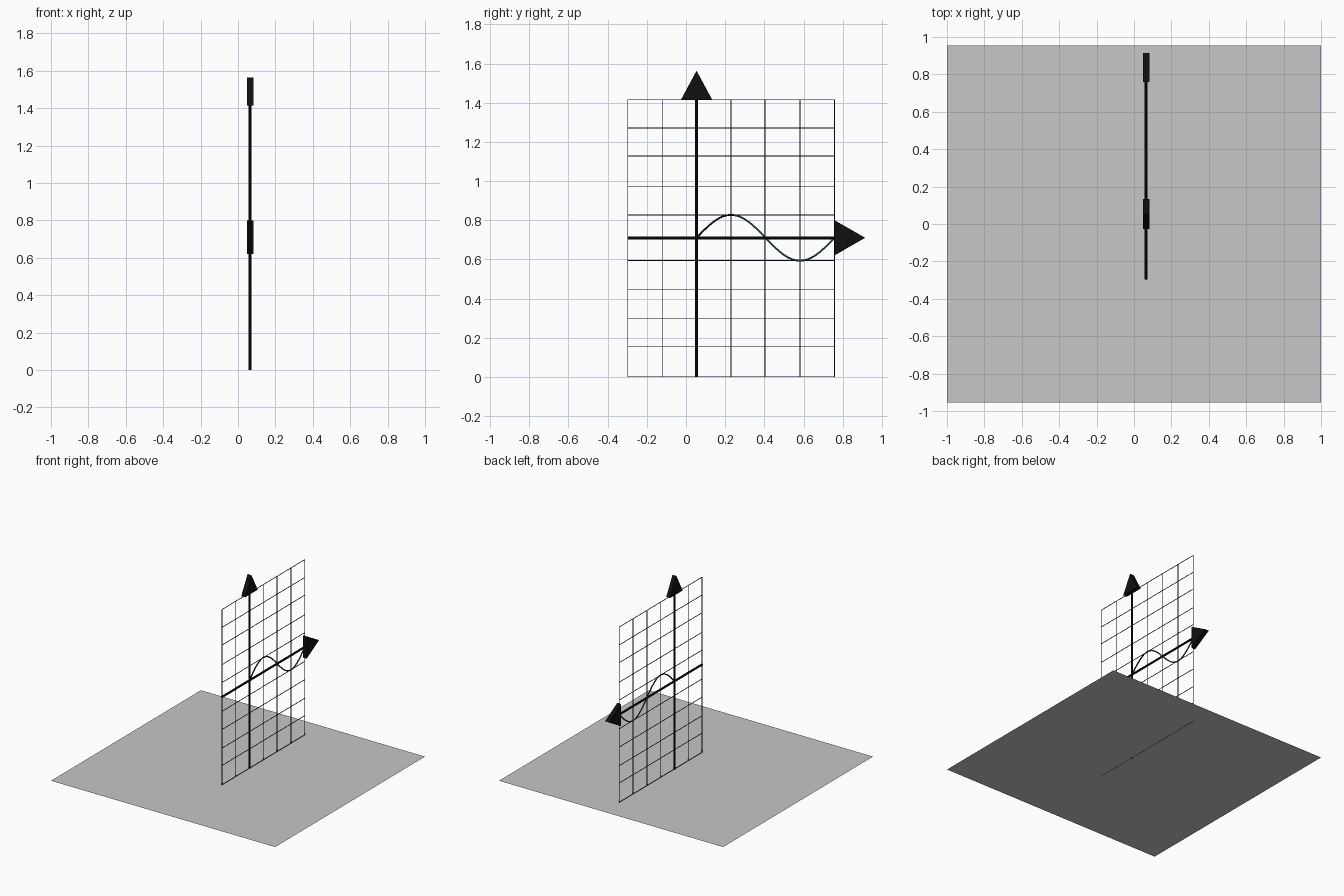
import bpy, math

if "Cube" in bpy.data.objects:
    bpy.data.objects.remove(bpy.data.objects["Cube"])

X = 0.065                    # plane of the graph
Y0, Y1 = -0.297, 0.758       # grid extent along y
ZT = 1.415                   # grid top
OY, OZ = 0.054, 0.71         # graph origin


def mat(name, rgb):
    m = bpy.data.materials.new(name)
    m.diffuse_color = (*rgb, 1)
    m.use_nodes = True
    m.node_tree.nodes["Principled BSDF"].inputs["Base Color"].default_value = m.diffuse_color
    return m


BLACK = mat("black", (0.005, 0.005, 0.005))
MAROON = mat("dark maroon", (0.025, 0.004, 0.006))
TEAL = mat("dark teal", (0.02, 0.075, 0.065))
GREY = mat("light grey", (0.57, 0.57, 0.57))


def mesh(name, verts, faces, material):
    me = bpy.data.meshes.new(name)
    me.from_pydata(verts, [], faces)
    me.materials.append(material)
    ob = bpy.data.objects.new(name, me)
    bpy.context.collection.objects.link(ob)
    return ob


def tube(name, pts, r, material, sides=8):
    """Closed tube along points lying in the graph plane."""
    verts, n = [], len(pts)
    for i, (y, z) in enumerate(pts):
        a, b = pts[max(i - 1, 0)], pts[min(i + 1, n - 1)]
        dy, dz = b[0] - a[0], b[1] - a[1]
        d = math.hypot(dy, dz)
        for k in range(sides):
            t = 2 * math.pi * (k + 0.5) / sides
            s = r * math.sin(t)
            verts.append((X + r * math.cos(t), y - s * dz / d, z + s * dy / d))
    faces = [(i * sides + k, i * sides + (k + 1) % sides,
              (i + 1) * sides + (k + 1) % sides, (i + 1) * sides + k)
             for i in range(n - 1) for k in range(sides)]
    faces = [f[::-1] for f in faces]
    faces.append(tuple(range(sides)))
    faces.append(tuple(reversed(range((n - 1) * sides, n * sides))))
    ob = mesh(name, verts, faces, material)
    # make normals consistent and outward
    import bmesh
    bm = bmesh.new()
    bm.from_mesh(ob.data)
    bmesh.ops.recalc_face_normals(bm, faces=bm.faces)
    bm.to_mesh(ob.data)
    bm.free()
    return ob


def arrow_head(name, tri):
    """Flat triangular arrow head with a little thickness."""
    h = 0.0175
    v = [(X - h, y, z) for y, z in tri] + [(X + h, y, z) for y, z in tri]
    mesh(name, v, [(2, 1, 0), (3, 4, 5), (0, 1, 4, 3), (1, 2, 5, 4), (2, 0, 3, 5)], BLACK)


# ground sheet
mesh("ground_sheet", [(-1, -0.955, 0.001), (1, -0.955, 0.001),
                      (1, 0.955, 0.001), (-1, 0.955, 0.001)], [(0, 1, 2, 3)], GREY)

# grid wires
R = 0.0025
for y in (Y0, -0.122, 0.23, 0.403, 0.582, Y1):
    tube("grid_upright", [(y, 0), (y, ZT)], R, MAROON, 4)
for z in (R, 0.157, 0.297, 0.447, 0.594, 0.826, 0.97, 1.128, 1.271, ZT):
    tube("grid_crossbar", [(Y0, z), (Y1, z)], R, MAROON, 4)

# axes
tube("vertical_axis", [(OY, 0), (OY, ZT + 0.01)], 0.0085, BLACK)
tube("horizontal_axis", [(Y0, OZ), (Y1 + 0.01, OZ)], 0.0085, BLACK)

# arrow heads, counter-clockwise seen from +x
arrow_head("vertical_arrow", [(OY - 0.08, ZT), (OY + 0.08, ZT), (OY, 1.563)])
arrow_head("horizontal_arrow", [(Y1, OZ - 0.09), (0.915, OZ), (Y1, OZ + 0.09)])

# sine wave, black on its first rise and teal after
N = 48
wave = [(OY + (Y1 - OY) * i / N, OZ + 0.117 * math.sin(2 * math.pi * i / N))
        for i in range(N + 1)]
curve = tube("sine_wave", wave, 0.005, TEAL)
curve.data.materials.append(BLACK)
for p in curve.data.polygons:
    p.use_smooth = len(p.vertices) == 4
    if p.center.y < 0.25:
        p.material_index = 1
